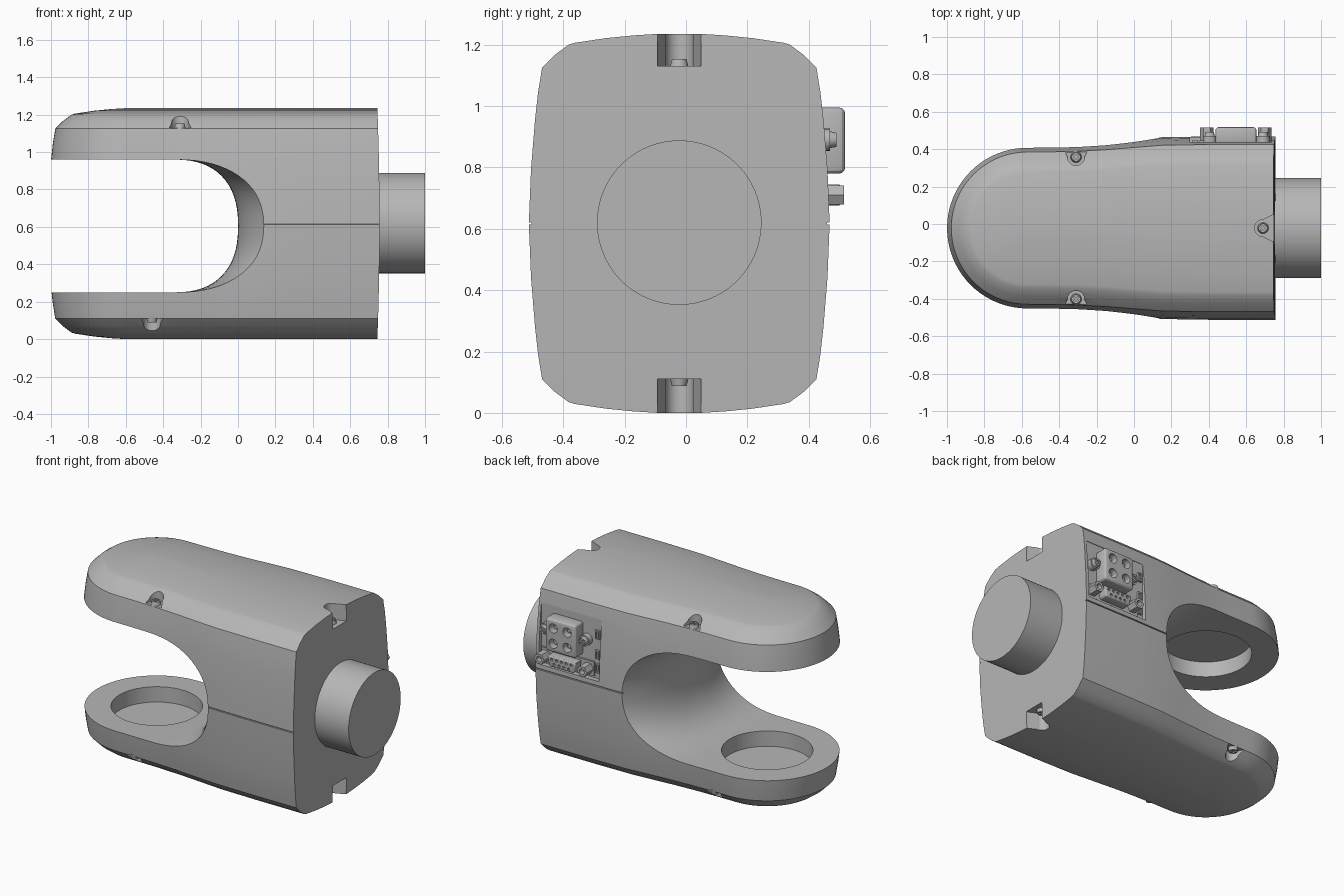
import bpy
from math import sin, cos, pi, radians
from mathutils import Matrix, Vector

old = bpy.data.objects.get("Cube")
if old:
    bpy.data.objects.remove(old, do_unlink=True)

YC = -0.022      # centre plane of the housing
H = 1.235        # total height
HOLE_X = -0.57   # centre of the rounded arm ends

grey = bpy.data.materials.new("housing grey")
grey.use_nodes = True
colour = (0.47, 0.47, 0.47, 1)
grey.diffuse_color = colour
grey.node_tree.nodes["Principled BSDF"].inputs["Base Color"].default_value = colour


def loft(name, rings):
    """Skin equal-length rings and cap both ends."""
    n = len(rings[0])
    verts = [p for r in rings for p in r]
    faces = [tuple(range(n)), tuple(range(len(verts) - n, len(verts)))]
    for k in range(len(rings) - 1):
        for i in range(n):
            j = (i + 1) % n
            faces.append((k * n + i, k * n + j, k * n + n + j, k * n + n + i))
    mesh = bpy.data.meshes.new(name)
    mesh.from_pydata(verts, [], faces)
    ob = bpy.data.objects.new(name, mesh)
    bpy.context.collection.objects.link(ob)
    bpy.context.view_layer.objects.active = ob
    for o in bpy.context.selected_objects:
        o.select_set(False)
    ob.select_set(True)
    bpy.ops.object.mode_set(mode="EDIT")
    bpy.ops.mesh.select_all(action="SELECT")
    bpy.ops.mesh.normals_make_consistent(inside=False)
    bpy.ops.object.mode_set(mode="OBJECT")
    mesh.materials.append(grey)
    return ob


def rod(name, start, end, r, r2=None, sides=48):
    """Straight or tapered cylinder between two points."""
    a, b = Vector(start), Vector(end)
    q = (b - a).to_track_quat("Z", "Y")
    rings = []
    for c, rad in ((a, r), (b, r if r2 is None else r2)):
        rings.append([c + q @ Vector((rad * cos(t), rad * sin(t), 0))
                      for t in (2 * pi * i / sides for i in range(sides))])
    return loft(name, rings)


def box(name, lo, hi):
    ring = lambda z: [(lo[0], lo[1], z), (hi[0], lo[1], z), (hi[0], hi[1], z), (lo[0], hi[1], z)]
    return loft(name, [ring(lo[2]), ring(hi[2])])


def apply(ob, mod):
    bpy.context.view_layer.objects.active = ob
    bpy.ops.object.modifier_apply(modifier=mod.name)


def cut(ob, *cutters):
    for c in cutters:
        mod = ob.modifiers.new("cut", "BOOLEAN")
        mod.operation, mod.solver, mod.object = "DIFFERENCE", "EXACT", c
        apply(ob, mod)
        bpy.data.objects.remove(c, do_unlink=True)


def bevel(ob, width):
    mod = ob.modifiers.new("bevel", "BEVEL")
    mod.width, mod.segments, mod.limit_method = width, 3, "ANGLE"
    apply(ob, mod)


# Housing: stacked plan outlines, inset towards top and bottom
def outline(d, z):
    end = 0.757 - 0.012 * ((z - H / 2) / (H / 2)) ** 2
    side = [(end, 0.49), (0.4, 0.49), (0.15, 0.486), (0.0, 0.474), (-0.15, 0.462),
            (-0.3, 0.454), (-0.43, 0.451)]
    half = [(x, w - d) for x, w in side]
    arc = [(HOLE_X + (0.45 - d) * cos(t), (0.45 - d) * sin(t))
           for t in (pi / 2 + pi * i / 40 for i in range(41))]
    pts = half + arc + [(x, -w) for x, w in reversed(half)]
    return [(x, y + YC, z) for x, y in pts]


layers = [(0.42, 0), (0.34, 0.005), (0.25, 0.014), (0.15, 0.029), (0.13, 0.035), (0.085, 0.068),
          (0.043, 0.11), (0.03, 0.19), (0.02, 0.28), (0.007, 0.44), (0, 0.614), (0.008, 0.6145)]
layers += [(d, H - z) for d, z in reversed(layers)]
body = loft("housing", [outline(d, z) for d, z in layers])

# Throat between the arms: its back wall bulges outward in the middle
rings = []
for k in range(31):
    v = -0.6 + 1.2 * k / 30
    a = 0.345 + 0.135 * abs(v / 0.48) ** 2.2
    ring = [(-1.3, YC + v, 0.96)]
    for i in range(33):
        t = pi / 2 - pi * i / 32
        e = 2 / 2.4
        s = abs(sin(t)) ** e * (1 if t >= 0 else -1)
        ring.append((-0.345 + a * abs(cos(t)) ** e, YC + v, 0.605 + 0.355 * s))
    rings.append(ring + [(-1.3, YC + v, 0.25)])
cut(body, loft("throat_cutter", rings))

# Round recesses in the facing sides of both arms
for lo, hi in ((0.15, 0.4), (0.8, 1.06)):
    cut(body, rod("recess_cutter", (HOLE_X, YC, lo), (HOLE_X, YC, hi), 0.27, sides=64))


# Screw pockets with a rounded inner end, and a cross-slot screw in each
def screw(name, pos, axis, r):
    p, n = Vector(pos), Vector(axis)
    head = rod(name, p - n * 0.01, p + n * r * 0.7, r, r * 0.75, 24)
    side = n.orthogonal().normalized()
    up = n.cross(side)
    for u, w in ((side, up), (up, side)):
        ring = lambda h: [p + n * h + u * i * r * 0.6 + w * j * r * 0.13
                          for i, j in ((-1, -1), (1, -1), (1, 1), (-1, 1))]
        cut(head, loft("slot_cutter", [ring(r * 0.3), ring(r)]))
    return head


def pocket(name, x, y, angle, top):
    pts = [(0.045 * cos(t), 0.045 * sin(t)) for t in (pi / 2 + pi * i / 16 for i in range(17))]
    pts = [(0.15, 0.075), (0.05, 0.07)] + pts + [(0.05, -0.07), (0.15, -0.075)]
    rot = Matrix.Rotation(radians(angle), 3, "Z")
    floor, out = (1.13, 1.4) if top else (0.11, -0.2)
    ring = lambda z: [rot @ Vector((px, py, 0)) + Vector((x, y, z)) for px, py in pts]
    cut(body, loft("pocket_cutter", [ring(floor), ring(out)]))
    screw(name, (x, y, floor), (0, 0, 1 if top else -1), 0.032)


for top, x in ((True, -0.31), (False, -0.46)):
    level = "upper" if top else "lower"
    pocket(level + "_back_screw", x, YC + 0.38, 90, top)
    pocket(level + "_front_screw", x, YC - 0.38, -90, top)
    pocket(level + "_end_screw", 0.69, YC, 0, top)

# Connector panel pocket on the back
FLOOR = 0.435
cut(body, box("panel_cutter", (0.3, FLOOR, 0.65), (0.735, 0.6, 1.04)))

# Mounting shaft
rod("mounting_shaft", (0.7, YC, 0.62), (1, YC, 0.62), 0.268, sides=96)

# Four-port block with its fixing screws
block = box("port_block", (0.435, FLOOR - 0.01, 0.78), (0.655, 0.518, 0.995))
bevel(block, 0.018)
for dx in (-0.05, 0.05):
    for dz in (-0.05, 0.05):
        x, z = 0.545 + dx, 0.8875 + dz
        cut(block, rod("port_cutter", (x, 0.47, z), (x, 0.6, z), 0.03, sides=24))
        rod("port_pin", (x, 0.46, z), (x, 0.495, z), 0.012, sides=12)
for x in (0.405, 0.69):
    rod("block_screw_post", (x, FLOOR - 0.01, 0.89), (x, 0.47, 0.89), 0.036, sides=24)
    screw("block_screw", (x, 0.47, 0.89), (0, 1, 0), 0.03)

# D-shaped multi-pin plug with hex posts
shape = [(0.455, 0.675), (0.635, 0.675), (0.65, 0.745), (0.44, 0.745)]
plug = loft("multi_pin_plug", [[(x, y, z) for x, z in shape] for y in (FLOOR - 0.01, 0.505)])
bevel(plug, 0.01)
for row, count in ((0.725, 5), (0.695, 4)):
    for i in range(count):
        x = 0.545 + (i - (count - 1) / 2) * 0.035
        cut(plug, rod("pin_cutter", (x, 0.485, row), (x, 0.6, row), 0.009, sides=8))
box("plug_flange", (0.35, FLOOR - 0.01, 0.665), (0.73, FLOOR + 0.012, 0.757))
for x in (0.39, 0.698):
    post = rod("hex_post", (x, FLOOR, 0.71), (x, 0.515, 0.71), 0.036, sides=6)
    cut(post, rod("post_cutter", (x, 0.48, 0.71), (x, 0.6, 0.71), 0.018, sides=16))

# Small sockets on the panel edge
for z in (0.72, 0.81, 0.94):
    socket = box("small_socket", (0.312, FLOOR - 0.01, z - 0.028), (0.342, FLOOR + 0.015, z + 0.028))
    cut(socket, box("socket_cutter", (0.319, FLOOR + 0.004, z - 0.02), (0.335, 0.6, z + 0.02)))

# Smooth shading with sharp edges kept
for ob in bpy.context.scene.objects:
    ob.select_set(ob.type == "MESH")
bpy.context.view_layer.objects.active = body
bpy.ops.object.shade_smooth_by_angle(angle=radians(28))
